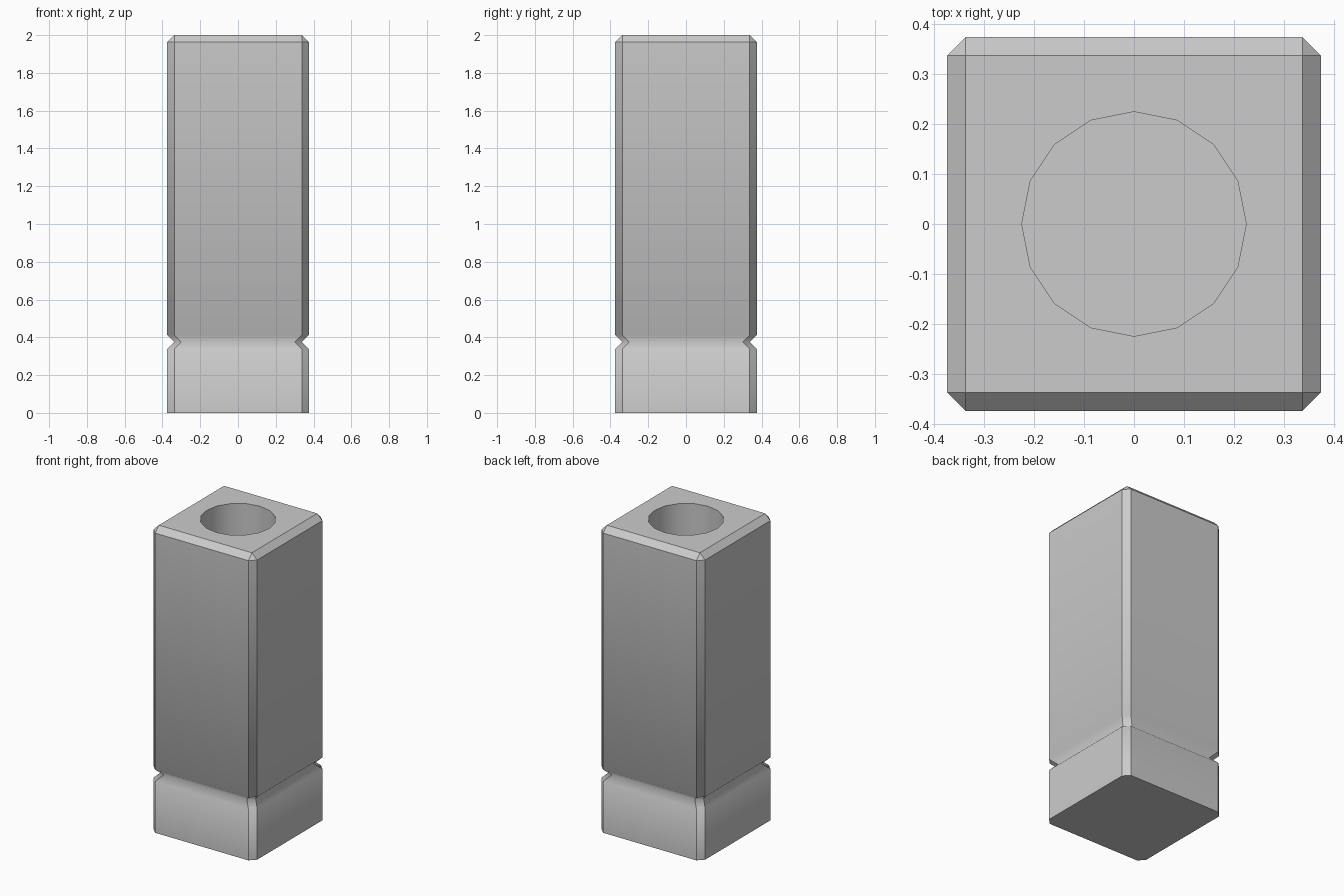
import bpy, bmesh, math

if "Cube" in bpy.data.objects:
    bpy.data.objects.remove(bpy.data.objects["Cube"])

HALF, BEVEL, HEIGHT = 0.375, 0.0375, 2.0
GROOVE_Z = 0.375
HOLE_R, HOLE_DEPTH, SIDES = 0.225, 0.5, 16

bm = bmesh.new()


def rotated(points, n):
    """Repeat points around z in n steps."""
    out = []
    for k in range(n):
        a = math.tau * k / n
        out += [(x * math.cos(a) - y * math.sin(a),
                 x * math.sin(a) + y * math.cos(a)) for x, y in points]
    return out


def ring(points, z):
    return [bm.verts.new((x, y, z)) for x, y in points]


def octagon(half, z):
    c = half - BEVEL
    return ring(rotated([(half, c), (c, half)], 4), z)


def bridge(a, b):
    n = len(a)
    return [bm.faces.new((a[i], a[(i + 1) % n], b[(i + 1) % n], b[i])) for i in range(n)]


def loop_edges(r):
    return [bm.edges.get((r[i], r[(i + 1) % len(r)])) for i in range(len(r))]


# Post walls with a V groove running all the way round
levels = [(HALF, 0), (HALF, GROOVE_Z - BEVEL), (HALF - BEVEL, GROOVE_Z),
          (HALF, GROOVE_Z + BEVEL), (HALF, HEIGHT - BEVEL)]
rings = [octagon(h, z) for h, z in levels]
for lower, upper in zip(rings, rings[1:]):
    bridge(lower, upper)
bm.faces.new(rings[0][::-1])

# Bevelled top rim: triangles at corners, sloped quads between them
top = ring(rotated([(HALF - BEVEL, HALF - BEVEL)], 4), HEIGHT)
rim = rings[-1]
for k in range(4):
    a, b, c = rim[2 * k], rim[2 * k + 1], rim[(2 * k + 2) % 8]
    bm.faces.new((a, b, top[k]))
    bm.faces.new((b, c, top[(k + 1) % 4], top[k]))

# Round blind socket
circle = rotated([(HOLE_R, 0)], SIDES)
mouth = ring(circle, HEIGHT)
floor = ring(circle, HEIGHT - HOLE_DEPTH)
bridge(mouth, floor)
bm.faces.new(floor)

# Flat top around the socket
bmesh.ops.triangle_fill(bm, use_beauty=True, edges=loop_edges(top) + loop_edges(mouth))
bmesh.ops.recalc_face_normals(bm, faces=bm.faces)

# Smooth only across the groove and around the socket wall
soft = {e for r in rings[1:4] for e in loop_edges(r)}
soft |= {bm.edges.get((m, f)) for m, f in zip(mouth, floor)}
for f in bm.faces:
    f.smooth = True
for e in bm.edges:
    e.smooth = e in soft or e.calc_face_angle(0) < 0.01

mesh = bpy.data.meshes.new("square_post")
bm.to_mesh(mesh)
bm.free()
post = bpy.data.objects.new("square_post", mesh)
bpy.context.collection.objects.link(post)
